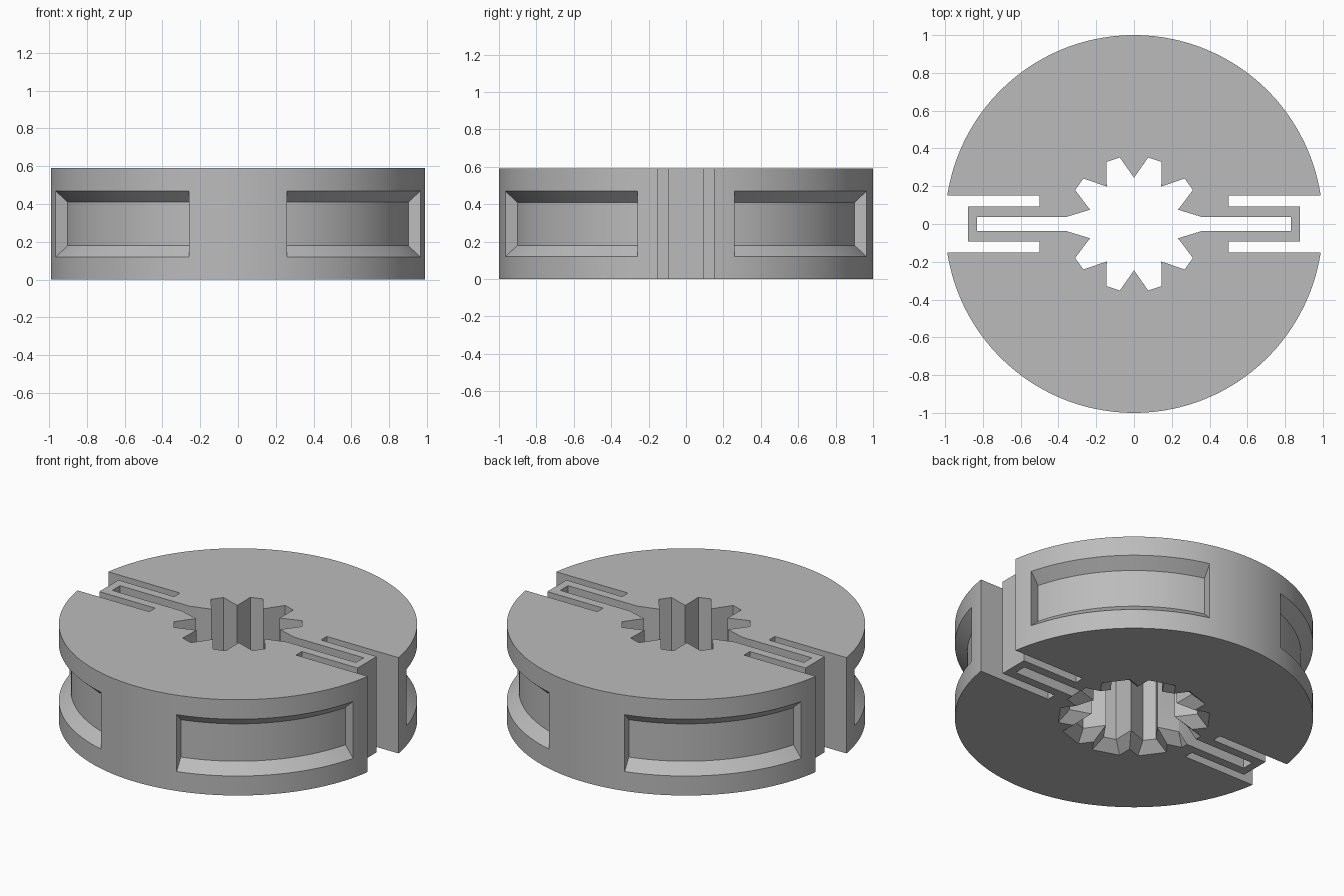
import bpy, bmesh
from math import sin, cos, pi, radians, asin

if "Cube" in bpy.data.objects:
    bpy.data.objects.remove(bpy.data.objects["Cube"], do_unlink=True)

HEIGHT = 0.59
SLOT_Y = 0.15      # half width of the side notches
GROOVE_Y = 0.0376  # half width of the central groove

grey = bpy.data.materials.new("plain grey")
grey.use_nodes = True
grey.diffuse_color = (0.5, 0.5, 0.5, 1)
grey.node_tree.nodes["Principled BSDF"].inputs["Base Color"].default_value = (0.5, 0.5, 0.5, 1)


def polar(r, degrees):
    return r * cos(radians(degrees)), r * sin(radians(degrees))


def mirror_quarter(q):
    """Closed loop from points running from the +x side round to the +y axis."""
    half = q + [(-x, y) for x, y in reversed(q) if x > 1e-6]
    return half + [(-x, -y) for x, y in half]


def loft(name, rings):
    """Closed solid skinned through rings of 3D points, capped at both ends."""
    bm = bmesh.new()
    rows = [[bm.verts.new(p) for p in ring] for ring in rings]
    for a, b in zip(rows, rows[1:]):
        for i in range(len(a)):
            j = (i + 1) % len(a)
            bm.faces.new((a[i], a[j], b[j], b[i]))
    bm.faces.new(rows[0][::-1])
    bm.faces.new(rows[-1])
    bmesh.ops.recalc_face_normals(bm, faces=bm.faces)
    mesh = bpy.data.meshes.new(name)
    bm.to_mesh(mesh)
    bm.free()
    mesh.materials.append(grey)
    obj = bpy.data.objects.new(name, mesh)
    bpy.context.collection.objects.link(obj)
    return obj


def flat(points, z):
    return [(x, y, z) for x, y in points]


def star(tip_r, root_r, spread):
    """Ten inward teeth, with flat roots between them."""
    pts = []
    for k in range(10):
        a = 36 * k
        pts += [polar(root_r, a - spread), polar(root_r, a + spread), polar(tip_r, a + 18)]
    return pts


def cut(target, cutter):
    cutter.hide_render = True
    mod = target.modifiers.new("cut", "BOOLEAN")
    mod.operation = "DIFFERENCE"
    mod.solver = "EXACT"
    mod.object = cutter
    bpy.ops.object.modifier_apply(modifier=mod.name)
    bpy.data.objects.remove(cutter, do_unlink=True)


# Round body with a notch and a spring clip on each side
start, steps = asin(SLOT_Y), 40
arc = [(cos(t), sin(t)) for t in
       (start + (pi / 2 - start) * i / steps for i in range(steps))] + [(0, 1)]
outline = mirror_quarter([(0.88, 0.093), (0.5, 0.093), (0.5, SLOT_Y)] + arc)
body = loft("slotted_disc", [flat(outline, 0), flat(outline, HEIGHT)])
bpy.context.view_layer.objects.active = body
body.select_set(True)

# Toothed hole running into the grooves inside the clips
teeth = [polar(0.36, 6), polar(0.245, 18), polar(0.36, 30), polar(0.36, 42),
         polar(0.245, 54), polar(0.36, 66), polar(0.36, 78), (0, 0.245)]
hole = mirror_quarter([(0.83, GROOVE_Y)] + teeth)
cut(body, loft("hole_cutter", [flat(hole, -0.1), flat(hole, HEIGHT + 0.1)]))

# Chamfered lead-in under the hole
wide, narrow = star(0.35, 0.426, 11.1), star(0.244, 0.359, 6)
cut(body, loft("chamfer_cutter", [flat(wide, -0.02), flat(wide, 0), flat(narrow, 0.06)]))

# Four curved recesses with sloping upper and lower walls
for middle in (45, 135, 225, 315):
    rings = []
    for i in range(29):
        a = middle - 30 + 60 * i / 28
        section = [(0.933, 0.18), (1.067, 0.06), (1.067, 0.53), (0.933, 0.41)]
        rings.append([(*polar(r, a), z) for r, z in section])
    cut(body, loft("recess_cutter", rings))

bpy.ops.object.shade_smooth_by_angle(angle=radians(20))
